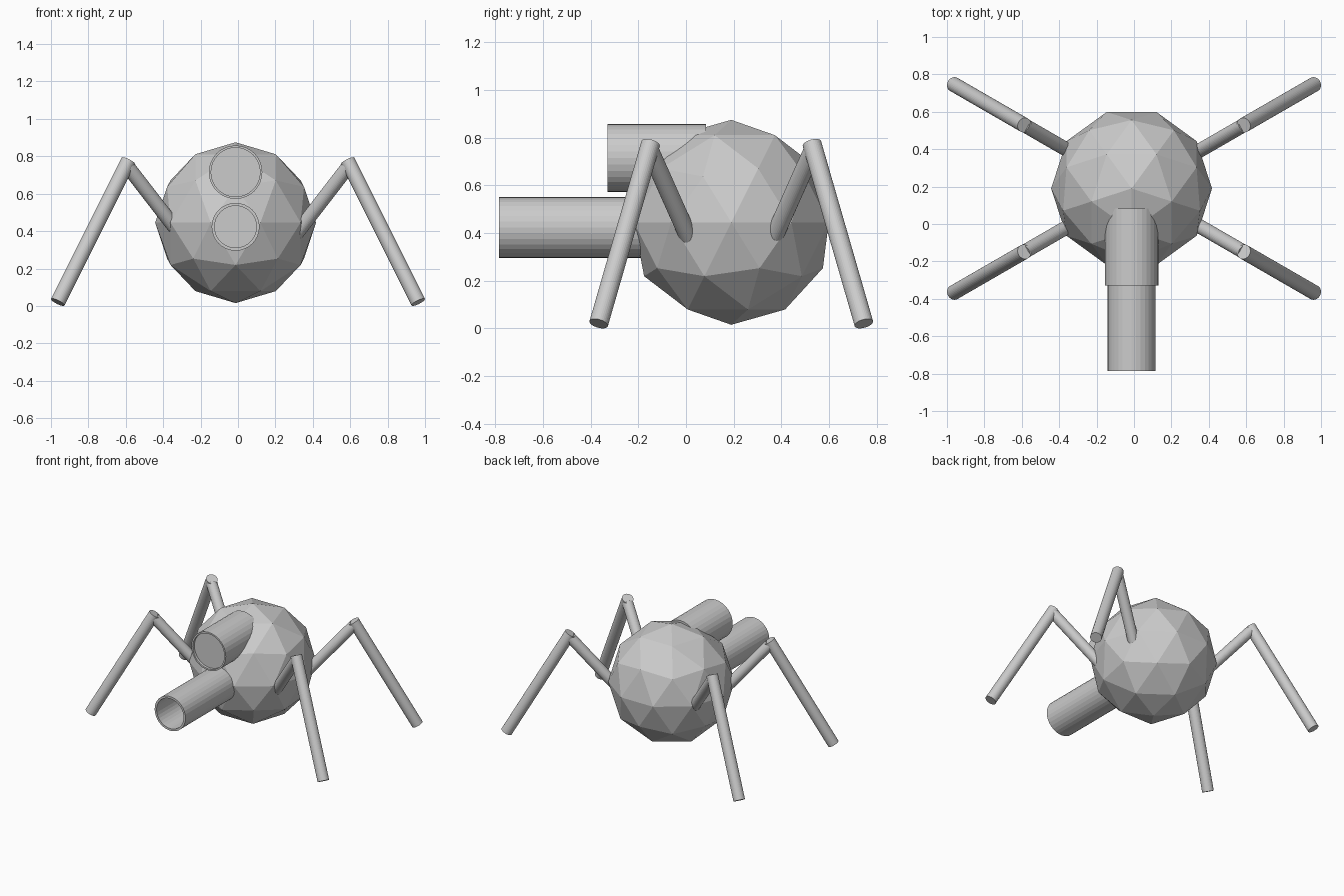
import bpy, bmesh, math
from mathutils import Vector, Matrix

if "Cube" in bpy.data.objects:
    bpy.data.objects.remove(bpy.data.objects["Cube"])

CY = 0.19      # centre of the body and legs along y
BX = -0.013    # slight sideways offset of body and barrels


def tube(name, start, end, radius, rim=0, depth=0):
    """Cylinder from start to end; optional bore cut into the start face."""
    start, end = Vector(start), Vector(end)
    axis = end - start
    bm = bmesh.new()
    bmesh.ops.create_cone(bm, cap_ends=True, segments=32, radius1=radius,
                          radius2=radius, depth=axis.length)
    if rim:
        cap = [f for f in bm.faces if f.normal.z < -0.9]
        bmesh.ops.inset_region(bm, faces=cap, thickness=rim)
        # step the wall edge before pushing the inner disc inward
        res = bmesh.ops.extrude_discrete_faces(bm, faces=cap)
        verts = list({v for f in res["faces"] for v in f.verts})
        bmesh.ops.translate(bm, verts=verts, vec=(0, 0, depth))
    rot = axis.to_track_quat('Z', 'Y').to_matrix().to_4x4()
    bm.transform(Matrix.Translation((start + end) / 2) @ rot)
    mesh = bpy.data.meshes.new(name)
    bm.to_mesh(mesh)
    bm.free()
    obj = bpy.data.objects.new(name, mesh)
    bpy.context.collection.objects.link(obj)
    return obj


# Faceted body
bpy.ops.mesh.primitive_ico_sphere_add(subdivisions=2, radius=0.43,
                                      location=(BX, CY, 0.445),
                                      rotation=(0, 0, -math.pi / 2))
bpy.context.object.name = "body"

# Deep-bored lower barrel and shallow-faced upper eye
tube("lower_barrel", (BX, -0.785, 0.423), (BX, 0.0, 0.423), 0.128, 0.016, 0.35)
tube("upper_eye", (BX, -0.33, 0.715), (BX, 0.083, 0.715), 0.143, 0.012, 0.02)

# Four two-part legs, splayed 30 degrees from the x axis
for side, sx in (("right", 1), ("left", -1)):
    for end, sy in (("front", -1), ("back", 1)):
        def at(r, z):
            return (sx * r * math.cos(math.pi / 6),
                    CY + sy * r * math.sin(math.pi / 6), z)
        tube(f"{end}_{side}_upper_leg", at(0.25, 0.262), at(0.68, 0.744), 0.038)
        tube(f"{end}_{side}_lower_leg", at(0.677, 0.775), at(1.113, 0.02), 0.04)
